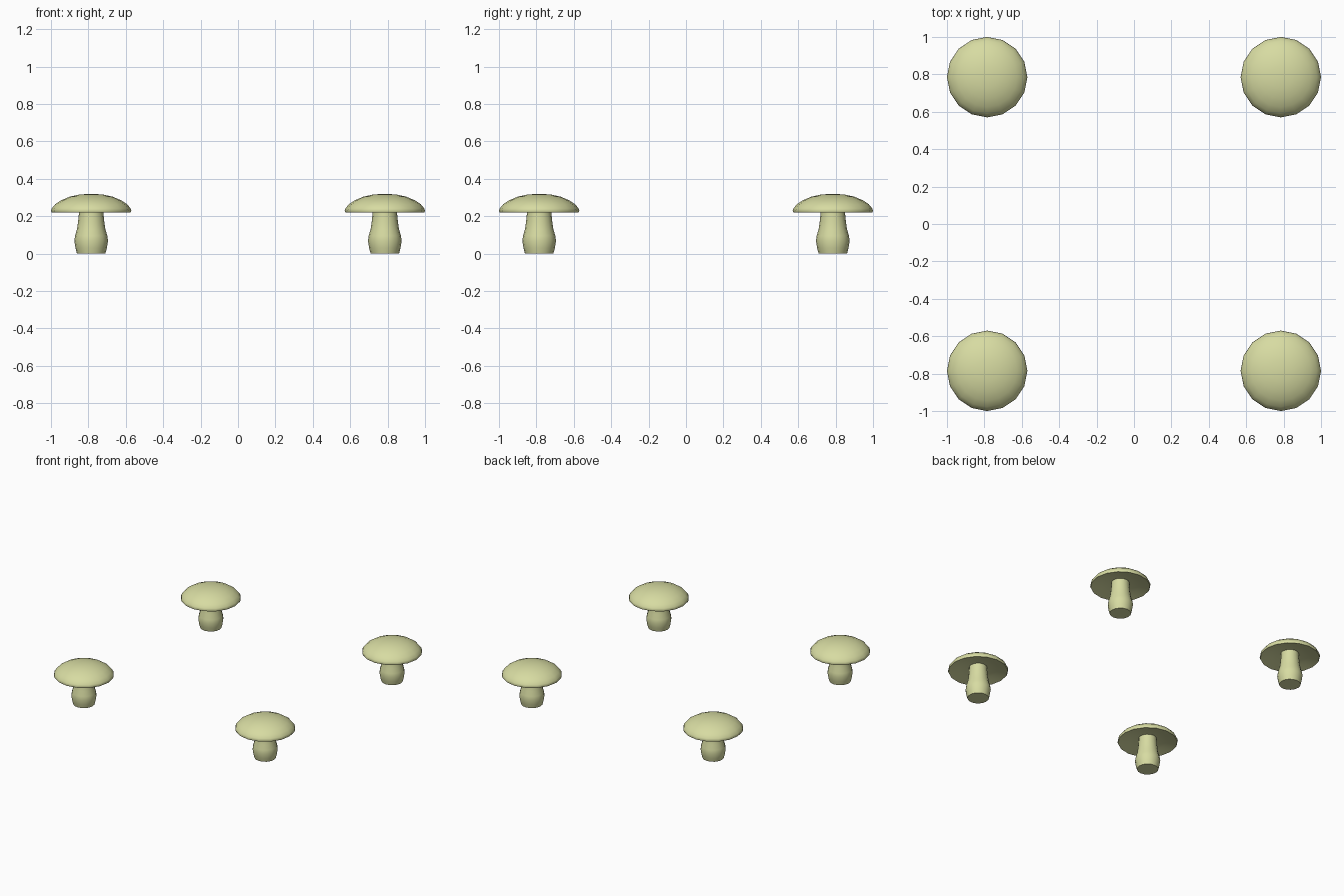
import bpy, bmesh, math

if "Cube" in bpy.data.objects:
    bpy.data.objects.remove(bpy.data.objects["Cube"])

SIDES = 16
mat = bpy.data.materials.new("pale yellow green")
mat.diffuse_color = (0.68, 0.71, 0.36, 1)
mat.use_nodes = True
mat.node_tree.nodes["Principled BSDF"].inputs["Base Color"].default_value = mat.diffuse_color


def lathe(name, profile, cx, cy):
    """Revolve (radius, z) points; radius 0 makes a pole."""
    bm = bmesh.new()
    rings = []
    for r, z in profile:
        if r == 0:
            rings.append([bm.verts.new((0, 0, z))] * SIDES)
        else:
            rings.append([bm.verts.new((r * math.cos(2 * math.pi * i / SIDES),
                                        r * math.sin(2 * math.pi * i / SIDES), z))
                          for i in range(SIDES)])
    for a, b in zip(rings, rings[1:]):
        for i in range(SIDES):
            j = (i + 1) % SIDES
            loop = list(dict.fromkeys((a[i], a[j], b[j], b[i])))
            bm.faces.new(loop)
    bmesh.ops.recalc_face_normals(bm, faces=bm.faces)
    me = bpy.data.meshes.new(name)
    bm.to_mesh(me)
    bm.free()
    me.materials.append(mat)
    ob = bpy.data.objects.new(name, me)
    ob.location = (cx, cy, 0)
    bpy.context.collection.objects.link(ob)
    bpy.ops.object.select_all(action='DESELECT')
    ob.select_set(True)
    bpy.context.view_layer.objects.active = ob
    bpy.ops.object.shade_smooth_by_angle(angle=math.radians(50))


# bulbous stem, running up into the cap
stem = [(0, 0), (0.076, 0), (0.084, 0.03), (0.09, 0.068), (0.086, 0.095),
        (0.076, 0.13), (0.07, 0.17), (0.065, 0.22), (0.064, 0.255)]
# domed cap with a hollow underside
cap = [(0, 0.319), (0.06, 0.316), (0.115, 0.304), (0.16, 0.285), (0.193, 0.263),
       (0.21, 0.242), (0.215, 0.228), (0.211, 0.22), (0.14, 0.238),
       (0.064, 0.25), (0, 0.25)]

# one mushroom at each corner
for sx, side in ((-1, "left"), (1, "right")):
    for sy, end in ((-1, "front"), (1, "back")):
        lathe(f"{end}_{side}_stem", stem, sx * 0.785, sy * 0.785)
        lathe(f"{end}_{side}_cap", cap, sx * 0.785, sy * 0.785)
